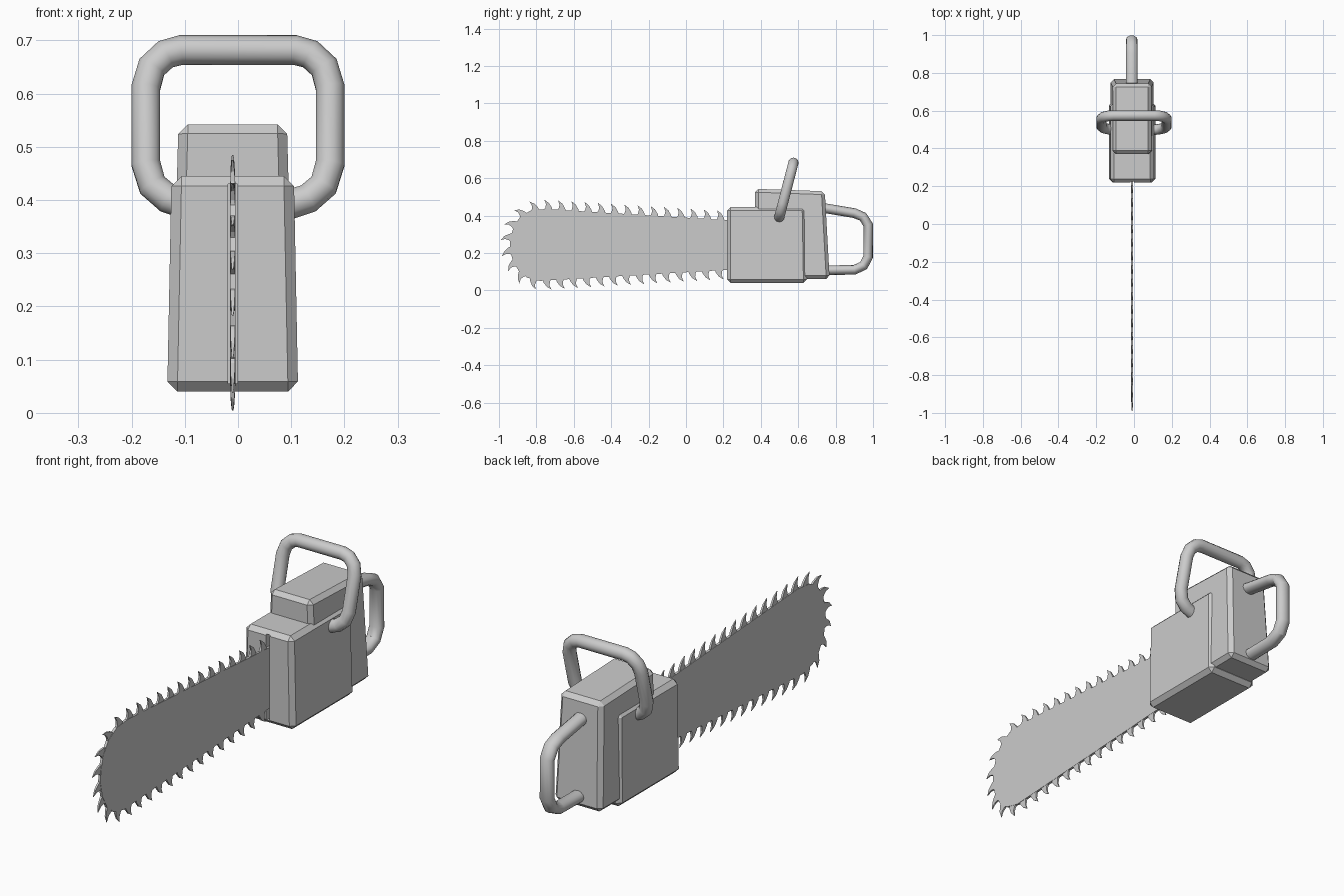
import bpy, bmesh
from mathutils import Vector

if "Cube" in bpy.data.objects:
    bpy.data.objects.remove(bpy.data.objects["Cube"])

CX = -0.01  # centre plane of body and blade


def finish(name, bm):
    bmesh.ops.recalc_face_normals(bm, faces=bm.faces)
    me = bpy.data.meshes.new(name)
    bm.to_mesh(me)
    bm.free()
    ob = bpy.data.objects.new(name, me)
    bpy.context.collection.objects.link(ob)
    return ob


def body(name, side, w_bottom, w_top, bevel):
    """Box from a 4-point side profile (y, z): two bottom points, then two top ones."""
    bm = bmesh.new()
    rings = []
    for s in (-1, 1):
        rings.append([bm.verts.new((CX + s * (w_bottom if i < 2 else w_top), y, z))
                      for i, (y, z) in enumerate(side)])
    for r in rings:
        bm.faces.new(r)
    for i in range(4):
        j = (i + 1) % 4
        bm.faces.new((rings[0][i], rings[0][j], rings[1][j], rings[1][i]))
    bmesh.ops.recalc_face_normals(bm, faces=bm.faces)
    if bevel:
        bmesh.ops.bevel(bm, geom=bm.edges[:], offset=bevel, segments=1,
                        profile=0.5, affect='EDGES')
    return finish(name, bm)


def slab(bm, pts, half):
    """Extruded y-z outline; half gives the half thickness at each point."""
    a = [bm.verts.new((CX - h, y, z)) for (y, z), h in zip(pts, half)]
    b = [bm.verts.new((CX + h, y, z)) for (y, z), h in zip(pts, half)]
    bm.faces.new(a)
    bm.faces.new(b[::-1])
    n = len(pts)
    for i in range(n):
        j = (i + 1) % n
        bm.faces.new((a[i], a[j], b[j], b[i]))


def tube(name, pts, radius):
    cu = bpy.data.curves.new(name, 'CURVE')
    cu.dimensions = '3D'
    cu.bevel_depth = radius
    cu.bevel_resolution = 4
    cu.use_fill_caps = True
    sp = cu.splines.new('POLY')
    sp.points.add(len(pts) - 1)
    for p, co in zip(sp.points, pts):
        p.co = (*co, 1)
    ob = bpy.data.objects.new(name, cu)
    bpy.context.collection.objects.link(ob)
    bpy.ops.object.select_all(action='DESELECT')
    ob.select_set(True)
    bpy.context.view_layer.objects.active = ob
    bpy.ops.object.convert(target='MESH')
    ob = bpy.context.view_layer.objects.active
    bpy.ops.object.shade_smooth_by_angle(angle=0.6)
    return ob


# Front housing with a narrow slot for the blade
housing = body("front_housing",
               [(0.22, 0.04), (0.647, 0.04), (0.64, 0.445), (0.22, 0.445)],
               0.123, 0.115, 0.019)
slot = body("slot_cutter",
            [(0.15, 0.055), (0.27, 0.055), (0.27, 0.43), (0.15, 0.43)],
            0.009, 0.009, 0)
slot.hide_render = True
mod = housing.modifiers.new("slot", 'BOOLEAN')
mod.operation = 'DIFFERENCE'
mod.solver = 'EXACT'
mod.object = slot
bpy.context.view_layer.objects.active = housing
bpy.ops.object.modifier_apply(modifier="slot")
bpy.data.objects.remove(slot)

# Taller engine block behind it
body("engine_block",
     [(0.37, 0.058), (0.768, 0.062), (0.742, 0.53), (0.37, 0.543)],
     0.115, 0.102, 0.018)

# Guide bar
outline = [(0.29, 0.371), (-0.75, 0.435), (-0.83, 0.427), (-0.885, 0.395),
           (-0.92, 0.345), (-0.938, 0.285), (-0.942, 0.23), (-0.928, 0.165),
           (-0.895, 0.105), (-0.85, 0.068), (-0.78, 0.051), (0.29, 0.114)]
bm = bmesh.new()
slab(bm, outline, [0.0055] * len(outline))
finish("guide_bar", bm)

# Hooked teeth spaced along the bar edge
path = [Vector(p) for p in outline]
total = sum((b - a).length for a, b in zip(path, path[1:]))


def at(s):
    for a, b in zip(path, path[1:]):
        d = (b - a).length
        if s <= d:
            break
        s -= d
    return a + (b - a) * (s / d)


tooth = [(-0.028, -0.012), (-0.022, 0.010), (-0.006, 0.034), (0.018, 0.050),
         (0.009, 0.027), (0.012, 0.008), (0.024, -0.012)]
half = [0.0045, 0.0045, 0.0035, 0.0015, 0.0035, 0.0045, 0.0045]
start, end = 0.11, total - 0.11
count = round((end - start) / 0.0715)
bm = bmesh.new()
for k in range(count + 1):
    s = start + (end - start) * k / count
    p = at(s)
    t = (at(s + 0.03) - at(s - 0.03)).normalized()
    n = Vector((t.y, -t.x))
    slab(bm, [tuple(p + t * u + n * v) for u, v in tooth], half)
finish("chain_teeth", bm)

# Tilted wrap-around front handle, mirrored from its left half (x, z)
left = [(-0.085, 0.388), (-0.132, 0.403), (-0.161, 0.428), (-0.173, 0.468),
        (-0.173, 0.612), (-0.162, 0.650), (-0.136, 0.674), (-0.107, 0.682)]
loop = left + [(-x, z) for x, z in reversed(left)]
tube("front_handle", [(x, 0.497 + (z - 0.385) * 0.26, z) for x, z in loop], 0.028)

# Rear grip, slightly wider than deep
grip = [(0.70, 0.446), (0.75, 0.438), (0.90, 0.413), (0.946, 0.394), (0.974, 0.350),
        (0.974, 0.180), (0.950, 0.133), (0.90, 0.110), (0.70, 0.107)]
rear = tube("rear_handle", [(0, y, z) for y, z in grip], 0.026)
rear.scale.x = 1.2
rear.location.x = -0.012
